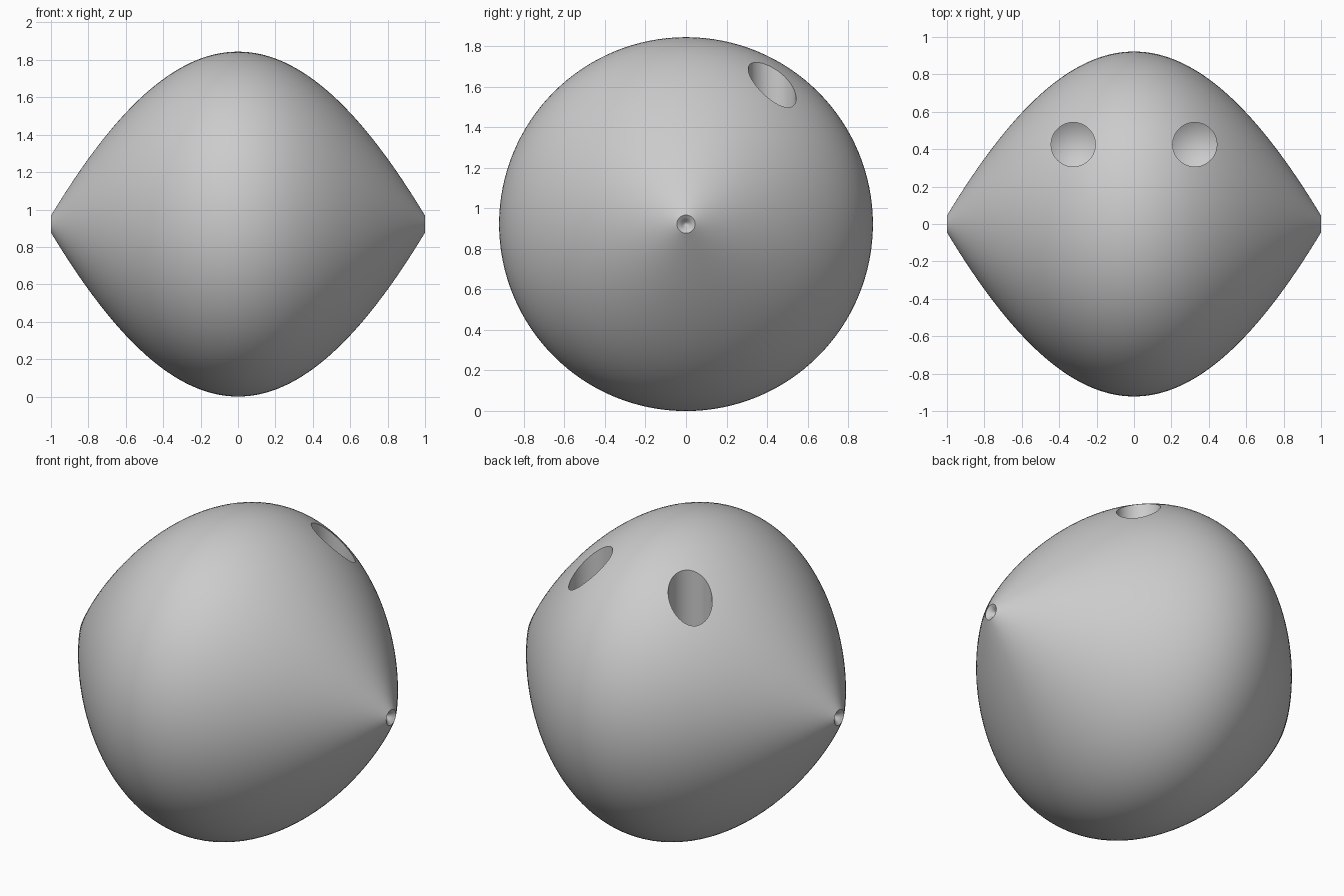
import bpy
import bmesh
from math import cos, pi
from mathutils import Vector

cube = bpy.data.objects.get("Cube")
if cube:
    bpy.data.objects.remove(cube, do_unlink=True)

RADIUS = 0.922
TIP = 0.045
SEGMENTS = 128

grey = bpy.data.materials.new("plain grey")
grey.diffuse_color = (0.6, 0.6, 0.6, 1)
grey.use_nodes = True
grey.node_tree.nodes["Principled BSDF"].inputs["Base Color"].default_value = grey.diffuse_color


def lathe(name, profile, axis, centre):
    """Turn a list of (along, radius) points about an axis."""
    bm = bmesh.new()
    side = Vector((0, 1, 0))
    verts = [bm.verts.new(axis * a + side * r) for a, r in profile]
    edges = [bm.edges.new(pair) for pair in zip(verts, verts[1:])]
    bmesh.ops.spin(bm, geom=verts + edges, cent=(0, 0, 0), axis=axis,
                   angle=2 * pi, steps=SEGMENTS)
    bmesh.ops.remove_doubles(bm, verts=bm.verts, dist=0.0002)
    bmesh.ops.recalc_face_normals(bm, faces=bm.faces)
    mesh = bpy.data.meshes.new(name)
    bm.to_mesh(mesh)
    bm.free()
    mesh.materials.append(grey)
    obj = bpy.data.objects.new(name, mesh)
    obj.location = centre
    bpy.context.collection.objects.link(obj)
    return obj


def body_radius(x):
    """Swelling spindle curve, close to a parabola."""
    parabola = 1 - x * x
    wave = cos(pi / 2 * x)
    return TIP + (RADIUS - TIP) * (0.75 * parabola + 0.25 * wave)


# Spindle body with a small dimple at each pointed end
steps = 64
curve = [(x, body_radius(x)) for x in (2 * i / steps - 1 for i in range(steps + 1))]
dimple = [(0.96, 0), (0.965, 0.01), (0.98, 0.02), (0.992, 0.033)]
left_dimple = [(-a, r) for a, r in dimple]
body = lathe("body", left_dimple + curve + dimple[::-1], Vector((1, 0, 0)), (0, 0, RADIUS))

# Two straight drilled holes with conical floors
bpy.context.view_layer.objects.active = body
for name, sign in (("right_hole", -1), ("left_hole", 1)):
    drill = lathe(name + "_cutter", [(1.13, 0), (1.2, 0.118), (2, 0.118), (2, 0)],
                  Vector((0, 0, 1)), (sign * 0.325, 0.425, 0))
    drill.hide_render = True
    cut = body.modifiers.new(name, 'BOOLEAN')
    cut.operation = 'DIFFERENCE'
    cut.solver = 'EXACT'
    cut.object = drill
    bpy.context.view_layer.update()
    bpy.ops.object.modifier_apply(modifier=cut.name)
    bpy.data.objects.remove(drill, do_unlink=True)

# Smooth skin with crisp rims
for obj in bpy.context.selected_objects:
    obj.select_set(False)
body.select_set(True)
bpy.ops.object.shade_smooth_by_angle(angle=pi / 6)
